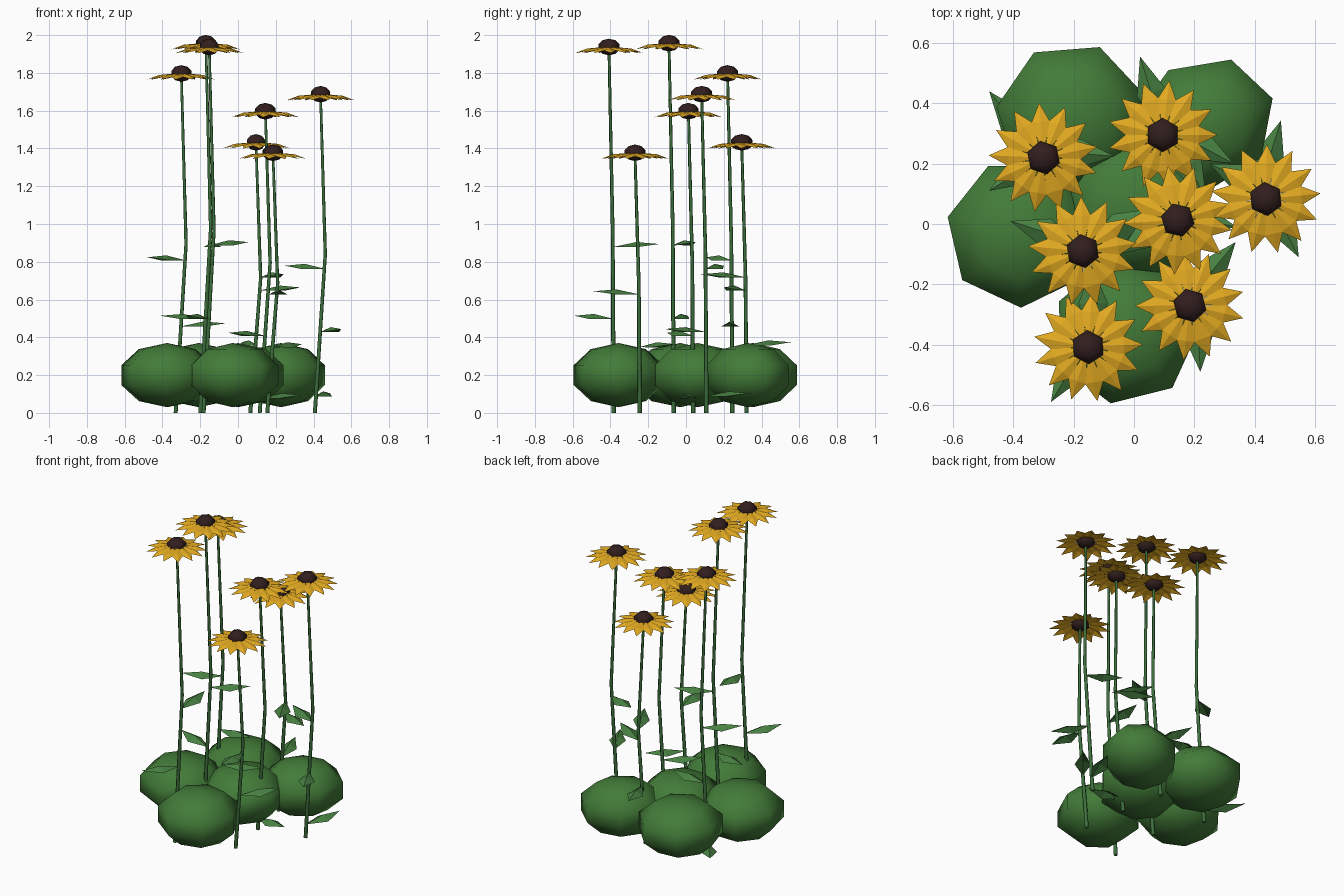
import bpy, bmesh, math
from mathutils import Vector, Matrix

cube = bpy.data.objects.get("Cube")
if cube:
    bpy.data.objects.remove(cube, do_unlink=True)


def material(name, rgb):
    mat = bpy.data.materials.new(name)
    mat.use_nodes = True
    colour = (*rgb, 1.0)
    mat.diffuse_color = colour
    shader = mat.node_tree.nodes["Principled BSDF"]
    shader.inputs["Base Color"].default_value = colour
    shader.inputs["Roughness"].default_value = 0.8
    return mat


BUSH = material("bush green", (0.055, 0.2, 0.04))
STEM = material("stem green", (0.045, 0.16, 0.045))
LEAF = material("leaf green", (0.065, 0.22, 0.055))
PETAL = material("golden yellow", (0.76, 0.4, 0.015))
CORE = material("dark brown", (0.032, 0.013, 0.013))


def link(name, data, mat):
    obj = bpy.data.objects.new(name, data)
    data.materials.append(mat)
    bpy.context.collection.objects.link(obj)
    return obj


def mesh_object(name, bm, mat):
    mesh = bpy.data.meshes.new(name)
    bm.to_mesh(mesh)
    bm.free()
    return link(name, mesh, mat)


def soft_ball(name, centre, size, segments, rings, turn, mat):
    """Low-poly flattened ball with smooth shading."""
    bm = bmesh.new()
    place = (Matrix.Translation(centre) @ Matrix.Rotation(turn, 4, 'Z')
             @ Matrix.Diagonal((*size, 1)))
    bmesh.ops.create_uvsphere(bm, u_segments=segments, v_segments=rings,
                              radius=1, matrix=place)
    for face in bm.faces:
        face.smooth = True
    return mesh_object(name, bm, mat)


def blade(bm, origin, angle, reach, widths, heights):
    """Pointed blade folded along a raised ridge, used for petals and leaves."""
    root, middle, tip = reach
    root_w, middle_w = widths
    root_z, ridge_z, edge_z, tip_z = heights
    place = Matrix.Translation(origin) @ Matrix.Rotation(angle, 4, 'Z')

    def vert(x, y, z):
        return bm.verts.new(place @ Vector((x, y, z)))

    base, ridge = vert(root, 0, root_z), vert(middle, 0, ridge_z)
    point = vert(tip, 0, tip_z)
    base_l, base_r = (vert(root, s * root_w, root_z) for s in (1, -1))
    edge_l, edge_r = (vert(middle, s * middle_w, edge_z) for s in (1, -1))
    for face in ((base, base_r, edge_r, ridge), (base, ridge, edge_l, base_l),
                 (ridge, edge_r, point), (ridge, point, edge_l)):
        bm.faces.new(face)


def stem(name, points):
    curve = bpy.data.curves.new(name, 'CURVE')
    curve.dimensions = '3D'
    curve.bevel_depth = 0.0115
    curve.bevel_resolution = 1
    curve.use_fill_caps = True
    line = curve.splines.new('POLY')
    line.points.add(len(points) - 1)
    for target, point, radius in zip(line.points, points, (1, 0.85, 0.65)):
        target.co = (*point, 1)
        target.radius = radius
    return link(name, curve, STEM)


def along(points, z):
    low, mid, top = points
    start, end = (low, mid) if z < mid.z else (mid, top)
    return start.lerp(end, (z - start.z) / (end.z - start.z))


def flower(name, x, y, height, turn, leaves):
    top = Vector((x, y, height - 0.05))
    path = [Vector((x - 0.03, y + 0.025, 0)),
            Vector((x + 0.025, y + 0.02, top.z / 2)), top]
    stem(name + "_stem", path)

    # Ring of drooping, gently folded petals
    bm = bmesh.new()
    count = 13
    for i in range(count):
        blade(bm, top, turn + math.tau * i / count, (0.04, 0.118, 0.182),
              (0.0085, 0.031), (0.006, -0.001, -0.011, -0.025))
    mesh_object(name + "_petals", bm, PETAL)

    # Domed seed head
    soft_ball(name + "_seed_head", top + Vector((0, 0, 0.007)),
              (0.059, 0.059, 0.044), 6, 5, turn, CORE)

    # Arched leaves pointing from the stem to their tips
    bm = bmesh.new()
    for tip_x, tip_y, z in leaves:
        foot = along(path, z)
        dx, dy = tip_x - foot.x, tip_y - foot.y
        length = math.hypot(dx, dy)
        blade(bm, foot, math.atan2(dy, dx), (0, length * 0.5, length),
              (0.004, 0.049), (-0.012, 0.014, -0.013, 0.004))
    mesh_object(name + "_leaves", bm, LEAF)


# Mounds of foliage: position, length, width, turn
bushes = {
    "back_right_bush": (-0.207, 0.353, 0.266, 0.262, 30),
    "back_left_bush": (0.228, 0.328, 0.262, 0.226, 32),
    "right_bush": (-0.375, -0.03, 0.262, 0.26, 26),
    "front_bush": (-0.028, -0.357, 0.255, 0.255, 14),
    "middle_bush": (0, 0.06, 0.26, 0.26, 0),
}
for name, (x, y, length, width, turn) in bushes.items():
    soft_ball(name, (x, y, 0.2), (length, width, 0.17), 7, 5,
              math.radians(turn), BUSH)

# Flowers: position, height, turn, then leaf tips as x, y, z
flower("back_right_flower", -0.3, 0.22, 1.84, 0.2,
       [(-0.48, 0.11, 0.82), (-0.065, 0.225, 0.47), (-0.48, 0.44, 0.09)])
flower("back_left_flower", 0.095, 0.295, 1.475, 0,
       [(0.24, 0.08, 0.73), (0.02, 0.555, 0.37), (0.33, 0.2, 0.66)])
flower("left_flower", 0.437, 0.083, 1.73, 0.1,
       [(0.25, 0.2, 0.775), (0.546, -0.11, 0.44), (0.487, 0.343, 0.1)])
flower("middle_flower", 0.145, 0.013, 1.64, 0.3,
       [(-0.05, -0.1, 0.42), (0.34, -0.01, 0.09)])
flower("right_flower", -0.17, -0.09, 2, 0.15,
       [(-0.41, 0.01, 0.51), (0.055, 0.05, 0.9)])
flower("front_left_flower", 0.185, -0.27, 1.42, 0.25,
       [(0.22, -0.49, 0.64), (0.337, -0.06, 0.36)])
flower("front_right_flower", -0.152, -0.408, 1.98, 0.05,
       [(-0.275, -0.59, 0.51), (-0.14, -0.14, 0.89)])
